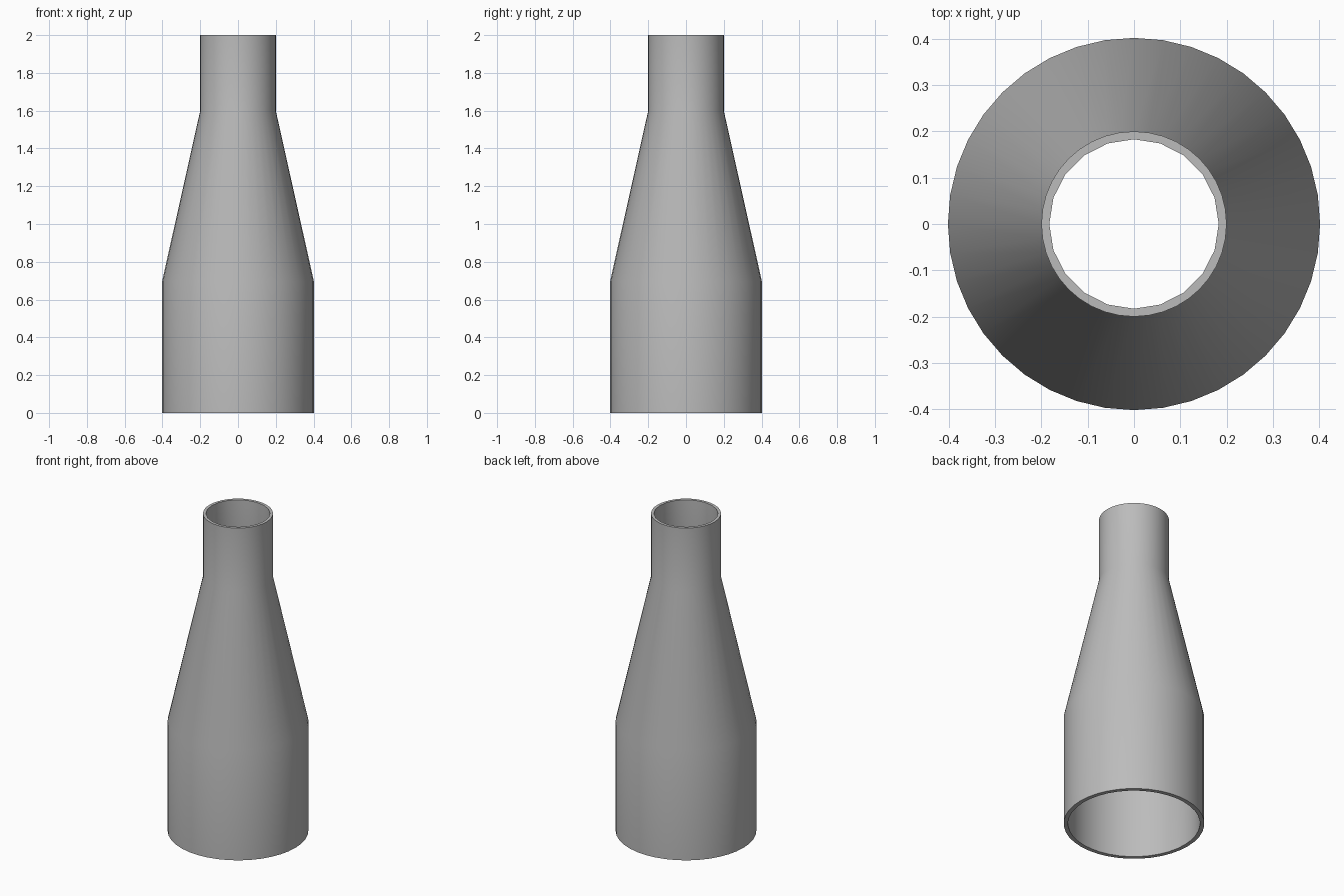
import bpy, bmesh, math

cube = bpy.data.objects.get("Cube")
if cube:
    bpy.data.objects.remove(cube, do_unlink=True)

SIDES = 40

# Grey finish
grey = bpy.data.materials.new("plain_grey")
grey.use_nodes = True
colour = (0.5, 0.5, 0.5, 1)
grey.diffuse_color = colour
grey.node_tree.nodes["Principled BSDF"].inputs["Base Color"].default_value = colour

# Closed wall profile: radius, height, and whether the ring is a coarse polygon
profile = [
    (0.402, 0, False), (0.402, 0.695, False), (0.2, 1.6, False), (0.2, 2, False),
    (0.183, 2, True), (0.183, 1.6, True), (0.377, 0.695, False), (0.377, 0, False),
]


def make_ring(bm, radius, z, coarse):
    """Ring of vertices; a coarse ring has every second vertex on a chord."""
    ring = []
    for i in range(SIDES):
        a = 2 * math.pi * i / SIDES
        r = radius * math.cos(2 * math.pi / SIDES) if coarse and i % 2 else radius
        ring.append(bm.verts.new((r * math.cos(a), r * math.sin(a), z)))
    return ring


# Hollow reducer: wide base, tapering shoulder, narrow neck
bm = bmesh.new()
rings = [make_ring(bm, *p) for p in profile]
for low, high in zip(rings, rings[1:] + rings[:1]):
    for i in range(SIDES):
        j = (i + 1) % SIDES
        bm.faces.new((low[i], low[j], high[j], high[i]))
bmesh.ops.recalc_face_normals(bm, faces=bm.faces)

mesh = bpy.data.meshes.new("tapered_pipe")
bm.to_mesh(mesh)
bm.free()
mesh.materials.append(grey)
pipe = bpy.data.objects.new("tapered_pipe", mesh)
bpy.context.collection.objects.link(pipe)

# Smooth walls with crisp rims
bpy.ops.object.select_all(action="DESELECT")
pipe.select_set(True)
bpy.context.view_layer.objects.active = pipe
bpy.ops.object.shade_smooth_by_angle(angle=math.radians(30))
